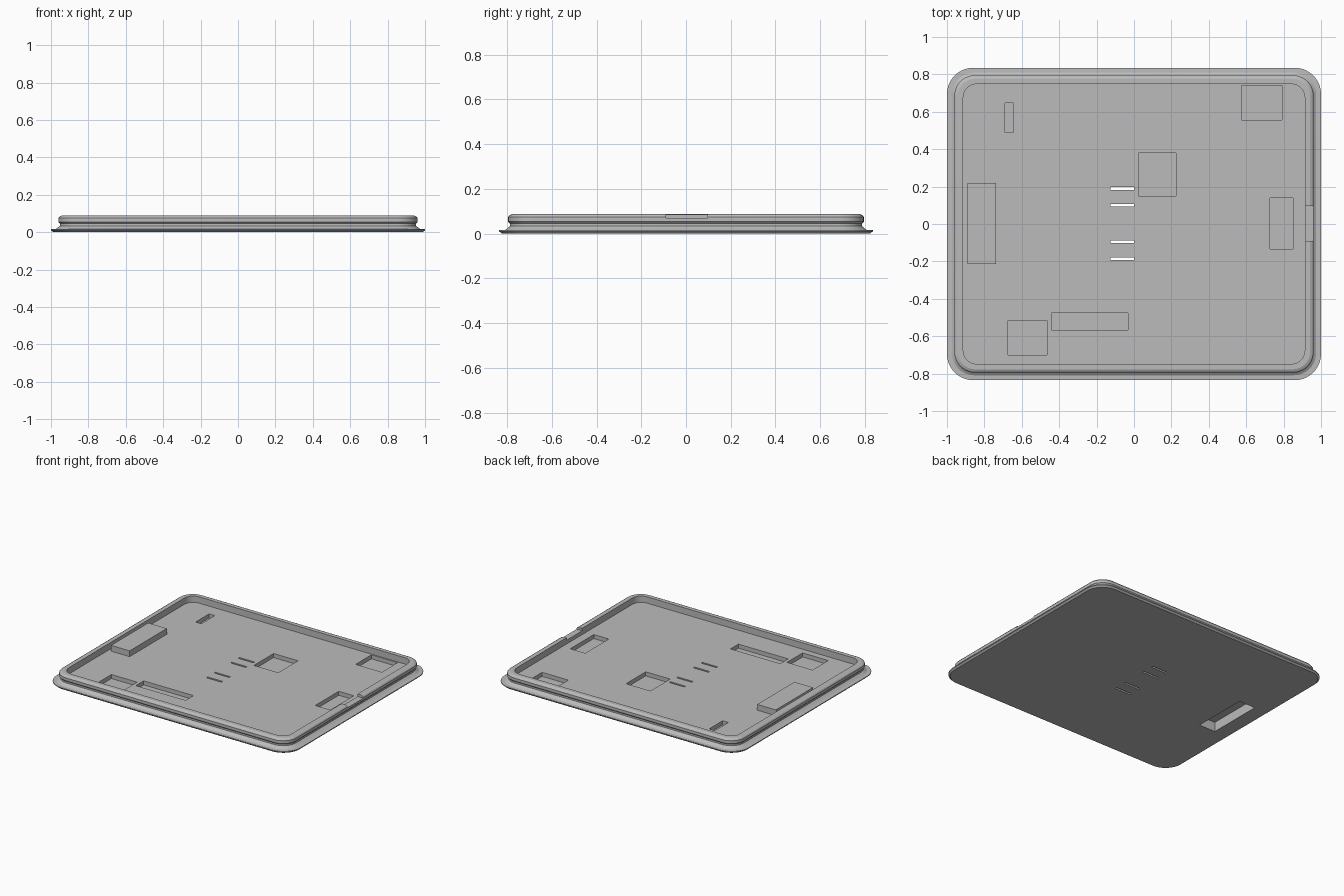
import bpy
import bmesh
from math import cos, sin, pi, radians

default = bpy.data.objects.get("Cube")
if default:
    bpy.data.objects.remove(default, do_unlink=True)

HALF_X, HALF_Y = 1.0, 0.835
FLOOR, POCKET, RIM = 0.042, 0.012, 0.089

grey = bpy.data.materials.new("plain grey")
grey.use_nodes = True
grey.diffuse_color = (0.5, 0.5, 0.5, 1)
grey.node_tree.nodes["Principled BSDF"].inputs["Base Color"].default_value = (0.5, 0.5, 0.5, 1)


def make_object(name, bm):
    bmesh.ops.recalc_face_normals(bm, faces=bm.faces)
    mesh = bpy.data.meshes.new(name)
    bm.to_mesh(mesh)
    bm.free()
    mesh.materials.append(grey)
    obj = bpy.data.objects.new(name, mesh)
    bpy.context.collection.objects.link(obj)
    return obj


def add_box(bm, x0, x1, y0, y1, z0, z1):
    verts = bmesh.ops.create_cube(bm, size=1)["verts"]
    for v in verts:
        v.co.x = x1 if v.co.x > 0 else x0
        v.co.y = y1 if v.co.y > 0 else y0
        v.co.z = z1 if v.co.z > 0 else z0


def rounded_ring(bm, inset, z, steps=10):
    radius = 0.14 - inset * 0.8
    cx, cy = HALF_X - inset - radius, HALF_Y - inset - radius
    ring = []
    for corner, (sx, sy) in enumerate(((1, 1), (-1, 1), (-1, -1), (1, -1))):
        for i in range(steps + 1):
            a = (corner + i / steps) * pi / 2
            ring.append(bm.verts.new((sx * cx + radius * cos(a), sy * cy + radius * sin(a), z)))
    return ring


def select_only(obj):
    bpy.ops.object.select_all(action="DESELECT")
    obj.select_set(True)
    bpy.context.view_layer.objects.active = obj


def cut(obj, cutter):
    select_only(obj)
    mod = obj.modifiers.new("cut", "BOOLEAN")
    mod.operation = "DIFFERENCE"
    mod.solver = "EXACT"
    mod.object = cutter
    bpy.ops.object.modifier_apply(modifier=mod.name)


# Lid: section through flange, snap groove, rim and inner floor, as (inset, height)
section = [(0.012, 0), (0, 0.011), (0, 0.016), (0.026, 0.017), (0.034, 0.022),
           (0.048, 0.034), (0.048, 0.046), (0.04, 0.054), (0.04, 0.075),
           (0.046, 0.083), (0.058, RIM), (0.087, RIM), (0.087, FLOOR)]
bm = bmesh.new()
rings = [rounded_ring(bm, inset, z) for inset, z in section]
for low, high in zip(rings, rings[1:]):
    for i in range(len(low)):
        j = (i + 1) % len(low)
        bm.faces.new((low[i], low[j], high[j], high[i]))
bm.faces.new(rings[0])
bm.faces.new(rings[-1])
lid = make_object("lid", bm)

# Raised housing on the floor
bm = bmesh.new()
add_box(bm, -0.89, -0.737, -0.215, 0.22, FLOOR - 0.01, 0.085)
housing = make_object("raised_housing", bm)

# Cutters: shallow pockets, vent slots, rim notch and the housing recess below
pockets = [(0.575, 0.79, 0.555, 0.74), (-0.69, -0.643, 0.49, 0.648),
           (0.025, 0.225, 0.15, 0.38), (0.727, 0.85, -0.135, 0.14),
           (-0.44, -0.032, -0.567, -0.475), (-0.675, -0.465, -0.70, -0.517)]
bm = bmesh.new()
for x0, x1, y0, y1 in pockets:
    add_box(bm, x0, x1, y0, y1, POCKET, 0.15)
for y in (0.19, 0.1, -0.094, -0.185):
    add_box(bm, -0.125, 0, y - 0.007, y + 0.007, -0.1, 0.15)
add_box(bm, 0.9, 1.1, -0.09, 0.095, 0.07, 0.15)
lid_cutter = make_object("lid_cutter", bm)

bm = bmesh.new()
add_box(bm, -0.88, -0.747, -0.205, 0.21, -0.1, 0.07)
recess_cutter = make_object("recess_cutter", bm)

cut(lid, lid_cutter)
cut(lid, recess_cutter)
cut(housing, recess_cutter)
for cutter in (lid_cutter, recess_cutter):
    bpy.data.objects.remove(cutter, do_unlink=True)

# Smooth the rounded corners, keep the edges crisp
select_only(lid)
bpy.ops.object.shade_smooth_by_angle(angle=radians(20))
